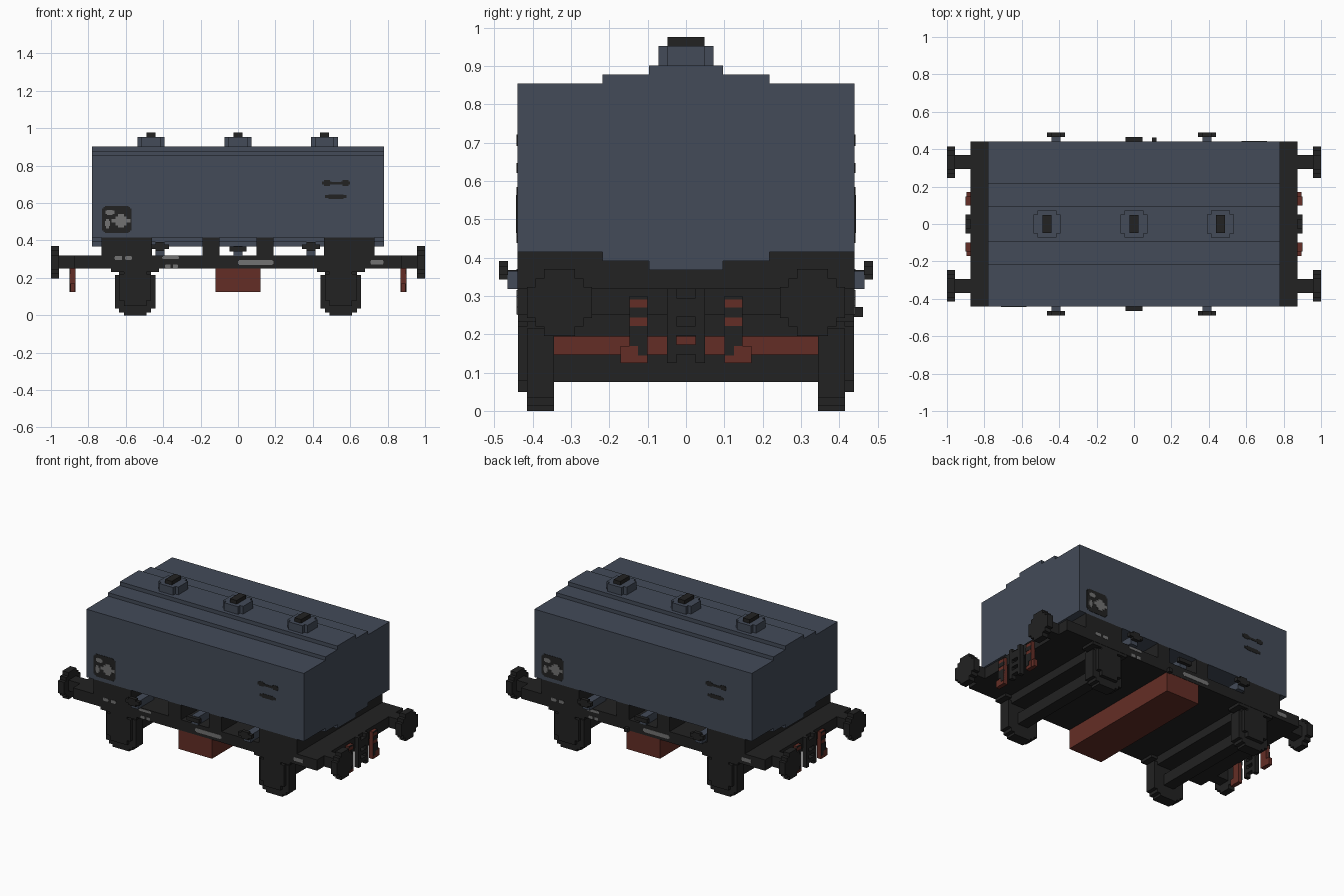
import bpy
import bmesh
from mathutils import Vector

cube = bpy.data.objects.get("Cube")
if cube:
    bpy.data.objects.remove(cube, do_unlink=True)


def material(name, rgb):
    m = bpy.data.materials.new(name)
    m.use_nodes = True
    m.diffuse_color = (*rgb, 1)
    m.node_tree.nodes["Principled BSDF"].inputs["Base Color"].default_value = (*rgb, 1)
    return m


BLUE = material("slate_blue", (0.056, 0.070, 0.098))
DARK = material("charcoal", (0.016, 0.016, 0.016))
RED = material("rust_red", (0.127, 0.027, 0.019))
GREY = material("worn_grey", (0.17, 0.17, 0.17))


def prism(name, mat, axis, outline, start, end):
    """Extrude a 2D outline along an axis between two positions."""
    place = {"x": lambda u, v: (start, u, v),
             "y": lambda u, v: (u, start, v),
             "z": lambda u, v: (u, v, start)}[axis]
    bm = bmesh.new()
    face = bm.faces.new([bm.verts.new(place(u, v)) for u, v in outline])
    made = bmesh.ops.extrude_face_region(bm, geom=[face])["geom"]
    shift = Vector([end - start if a == axis else 0 for a in "xyz"])
    bmesh.ops.translate(bm, vec=shift,
                        verts=[g for g in made if isinstance(g, bmesh.types.BMVert)])
    bmesh.ops.recalc_face_normals(bm, faces=bm.faces)
    mesh = bpy.data.meshes.new(name)
    bm.to_mesh(mesh)
    bm.free()
    mesh.materials.append(mat)
    obj = bpy.data.objects.new(name, mesh)
    bpy.context.collection.objects.link(obj)
    return obj


def box(name, mat, xs, ys, zs):
    (a, b), (c, d) = xs, ys
    return prism(name, mat, "z", [(a, c), (b, c), (b, d), (a, d)], *zs)


def stepped(cu, cv, steps):
    """Doubly symmetric staircase outline from (half width, half height) steps."""
    q = []
    for i, (w, h) in enumerate(steps):
        q.append((w, h))
        if i + 1 < len(steps):
            q.append((w, steps[i + 1][1]))
    full = (q + [(u, -v) for u, v in reversed(q)]
            + [(-u, -v) for u, v in q] + [(-u, v) for u, v in reversed(q)])
    return [(cu + u, cv + v) for u, v in full]


# Container body with stepped roof and belly
prism("container_body", BLUE, "x",
      stepped(0, 0.635, [(0.097, 0.267), (0.218, 0.243), (0.44, 0.22)]), -0.78, 0.78)

# Roof hatches
for x in (-0.465, 0, 0.462):
    prism("hatch_neck", BLUE, "z", stepped(x, 0, [(0.05, 0.072), (0.072, 0.05)]), 0.89, 0.952)
    box("hatch_lid", DARK, (x - 0.024, x + 0.024), (-0.048, 0.048), (0.94, 0.976))

# Chassis and the saddles that carry the body
box("chassis_frame", DARK, (-0.875, 0.875), (-0.44, 0.44), (0.25, 0.32))
saddle = [(-0.44, 0.31), (0.44, 0.31), (0.44, 0.415), (0.218, 0.415), (0.218, 0.392),
          (0.097, 0.392), (0.097, 0.368), (-0.097, 0.368), (-0.097, 0.392),
          (-0.218, 0.392), (-0.218, 0.415), (-0.44, 0.415)]
for s in (-1, 1):
    prism("end_saddle", DARK, "x", saddle, s * 0.46, s * 0.73)
    prism("middle_saddle", DARK, "x", saddle, s * 0.1, s * 0.19)

# Underslung tank
box("underslung_tank", RED, (-0.12, 0.12), (-0.438, 0.438), (0.125, 0.26))

# Wheelsets
for s in (-1, 1):
    x = s * 0.55
    box("axle", DARK, (x - 0.037, x + 0.037), (-0.35, 0.35), (0.076, 0.147))
    box("bogie_crossbeam", DARK, (x - 0.085, x + 0.085), (-0.345, 0.345), (0.195, 0.26))
    for t in (-1, 1):
        prism("wheel", DARK, "y",
              stepped(x, 0.125, [(0.06, 0.125), (0.085, 0.11), (0.108, 0.09)]),
              t * 0.344, t * 0.415)
        prism("axle_box", DARK, "y", stepped(x, 0.15, [(0.06, 0.1), (0.085, 0.07)]),
              t * 0.41, t * 0.438)
        box("spring_plate", DARK, (x - 0.128, x + 0.128), (t * 0.345, t * 0.438), (0.232, 0.255))

# Buffers, couplers and brake hoses on both ends
for s in (-1, 1):
    for t in (-1, 1):
        box("buffer_shaft", DARK, (s * 0.87, s * 0.965), (t * 0.295, t * 0.368), (0.25, 0.32))
        prism("buffer_plate", DARK, "x",
              stepped(t * 0.33, 0.283, [(0.04, 0.087), (0.063, 0.063), (0.085, 0.04)]),
              s * 0.957, s * 1.0)
        box("brake_hose", RED, (s * 0.87, s * 0.898), (t * 0.1, t * 0.147), (0.125, 0.3))
        box("brake_hose_end", RED, (s * 0.872, s * 0.896), (t * 0.125, t * 0.171), (0.125, 0.17))
        for low, high in ((0.17, 0.222), (0.244, 0.27), (0.291, 0.3)):
            box("hose_clamp", DARK, (s * 0.89, s * 0.9), (t * 0.1, t * 0.147), (low, high))
        box("hose_shadow_band", DARK, (s * 0.89, s * 0.9), (t * 0.1, t * 0.125), (0.145, 0.17))
        box("coupler_leg", DARK, (s * 0.87, s * 0.9), (t * 0.025, t * 0.05), (0.125, 0.32))
    for low, high in ((0.148, 0.174), (0.197, 0.222), (0.245, 0.295)):
        box("coupler_bar", DARK, (s * 0.87, s * 0.9), (-0.025, 0.025), (low, high))

# Discharge valves along the sides
for t in (-1, 1):
    for x in (-0.417, 0.39):
        box("valve_pipe", BLUE, (x - 0.025, x + 0.025), (t * 0.3, t * 0.466), (0.318, 0.366))
        prism("valve_wheel", DARK, "y", stepped(x, 0.367, [(0.025, 0.024), (0.048, 0.012)]),
              t * 0.464, t * 0.488)
    box("middle_valve_pipe", BLUE, (-0.024, 0.024), (t * 0.3, t * 0.442), (0.318, 0.37))
    box("middle_valve_handle", DARK, (-0.046, 0.046), (t * 0.44, t * 0.464), (0.342, 0.368))
box("brake_lever", DARK, (0.097, 0.121), (0.43, 0.462), (0.246, 0.271))


# Painted markings: thin plates, repeated half a turn around on the far side
def marking(name, mat, x, z, steps, lift=0.002):
    for s in (-1, 1):
        prism(name, mat, "y", stepped(s * x, z, steps), s * -0.439, s * -(0.44 + lift))


marking("data_panel", DARK, -0.648, 0.512, [(0.062, 0.073), (0.071, 0.067), (0.078, 0.058)])
marking("panel_emblem", GREY, -0.625, 0.505, [(0.016, 0.036), (0.03, 0.024), (0.05, 0.01)], 0.004)
marking("panel_patch", GREY, -0.685, 0.55, [(0.015, 0.014), (0.024, 0.009)], 0.004)
marking("panel_patch", GREY, -0.698, 0.49, [(0.008, 0.025), (0.014, 0.014)], 0.004)
marking("upper_stripe", DARK, 0.523, 0.705, [(0.05, 0.007)])
for x in (0.475, 0.575):
    marking("stripe_end", DARK, x, 0.707, [(0.016, 0.015), (0.025, 0.009)])
marking("lower_stripe", DARK, 0.523, 0.634, [(0.04, 0.013), (0.058, 0.008)])
for x, z, w, h in ((0.095, 0.283, 0.095, 0.013), (0.743, 0.284, 0.034, 0.012),
                   (-0.64, 0.306, 0.02, 0.01), (-0.585, 0.306, 0.018, 0.01),
                   (-0.36, 0.308, 0.045, 0.008), (-0.375, 0.262, 0.014, 0.01),
                   (-0.335, 0.262, 0.013, 0.01)):
    marking("frame_marking", GREY, x, z, [(w * 0.93, h), (w, h * 0.6)])
